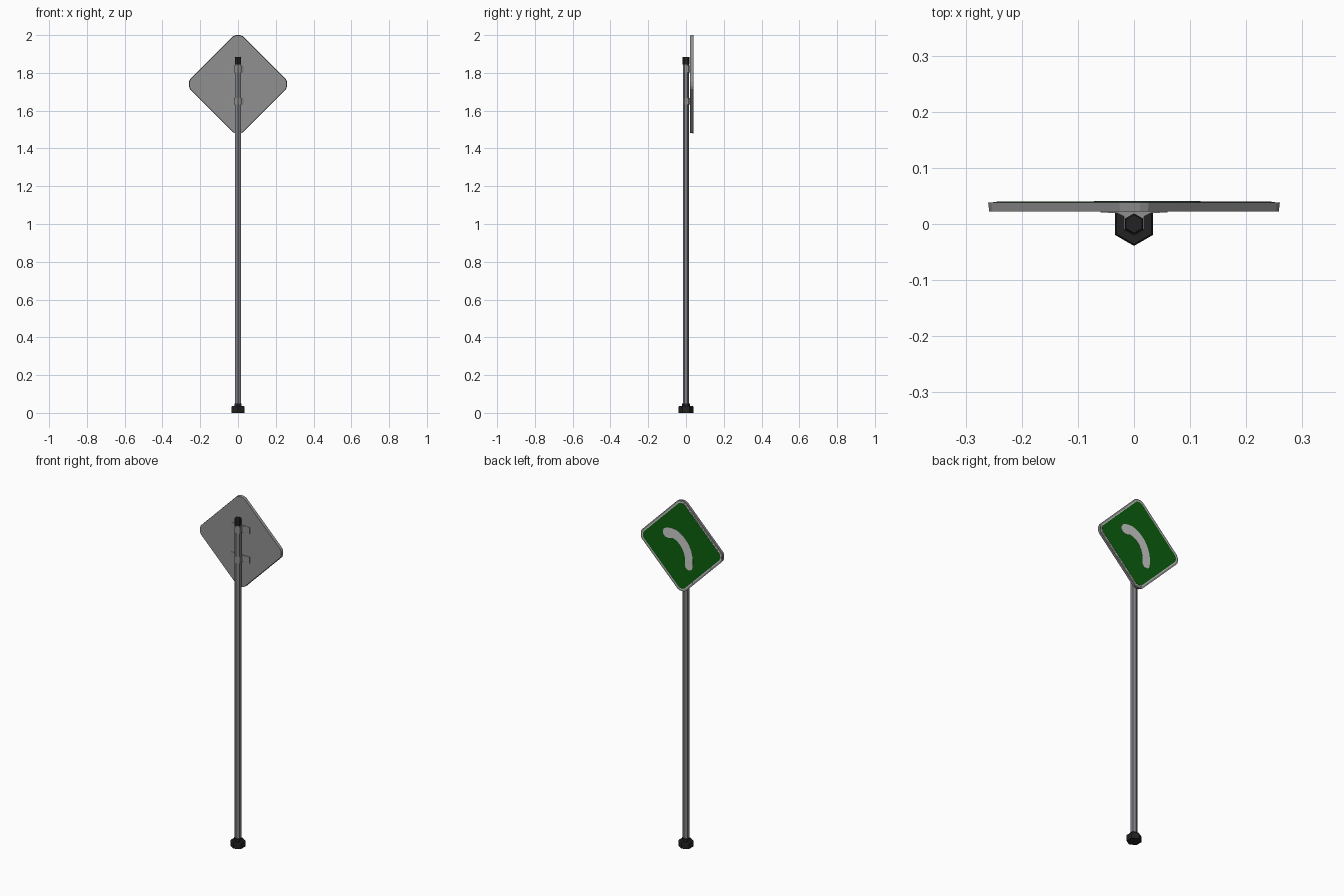
import bpy, bmesh, math
from mathutils import Vector

if "Cube" in bpy.data.objects:
    bpy.data.objects.remove(bpy.data.objects["Cube"])


def material(name, rgb):
    m = bpy.data.materials.new(name)
    m.diffuse_color = (*rgb, 1)
    m.use_nodes = True
    m.node_tree.nodes["Principled BSDF"].inputs["Base Color"].default_value = m.diffuse_color
    return m


STEEL = material("pole grey", (0.22, 0.225, 0.24))
PLATE = material("plate grey", (0.28, 0.28, 0.285))
BLACK = material("black plastic", (0.016, 0.016, 0.017))
GREEN = material("sign green", (0.004, 0.115, 0.005))
WHITE = material("sign white", (0.6, 0.6, 0.6))


def loft(name, rings, mat):
    """Closed solid through equal-length rings of points."""
    bm = bmesh.new()
    loops = [[bm.verts.new(p) for p in r] for r in rings]
    n = len(loops[0])
    for a, b in zip(loops, loops[1:]):
        for i in range(n):
            j = (i + 1) % n
            bm.faces.new((a[i], a[j], b[j], b[i]))
    bm.faces.new(loops[0][::-1])
    bm.faces.new(loops[-1])
    bmesh.ops.recalc_face_normals(bm, faces=bm.faces)
    me = bpy.data.meshes.new(name)
    bm.to_mesh(me)
    bm.free()
    me.materials.append(mat)
    ob = bpy.data.objects.new(name, me)
    bpy.context.collection.objects.link(ob)
    return ob


def hexagon(r, z):
    return [(r * math.sin(i * math.pi / 3), r * math.cos(i * math.pi / 3), z) for i in range(6)]


def diamond(inset, y, zc=1.74):
    """Diamond outline with clipped, slightly rounded corners."""
    t = 0.26 - inset
    h = max(0.28 - inset * 1.414 - t, 0.006)
    pts = []
    for k in range(4):
        c, s = round(math.cos(k * math.pi / 2)), round(math.sin(k * math.pi / 2))
        for a, b in ((t - h * 0.3, -h * 1.3), (t, -h * 0.55), (t, h * 0.55), (t - h * 0.3, h * 1.3)):
            pts.append((a * c - b * s, y, zc + a * s + b * c))
    return pts


# Post, foot and cap
loft("pole", [hexagon(0.017, 0.01), hexagon(0.017, 1.86)], STEEL)
loft("foot", [hexagon(0.039, 0.0), hexagon(0.039, 0.032), hexagon(0.036, 0.036)], BLACK)
loft("foot_collar", [hexagon(0.021, 0.03), hexagon(0.021, 0.05)], BLACK)
loft("pole_cap", [hexagon(0.019, 1.845), hexagon(0.019, 1.88), hexagon(0.016, 1.885)], BLACK)

# Clamps: strap around the post with flanges lying on the plate
half = [(0.06, 0.024), (0.06, 0.0205), (0.03, 0.0195), (0.0175, 0.013), (0.0175, -0.009), (0.008, -0.0155)]
profile = half + [(-x, y) for x, y in reversed(half)]
for name, z in (("lower_clamp", 1.65), ("upper_clamp", 1.82)):
    loft(name, [[(x, y, z + d) for x, y in profile] for d in (-0.018, 0.018)], PLATE)

# Sign plate, white border sheet and green face
loft("sign_plate", [diamond(0.002, 0.0225), diamond(0, 0.0385)], PLATE)
loft("sign_border", [diamond(0.009, 0.038), diamond(0.009, 0.0392)], WHITE)
loft("sign_face", [diamond(0.015, 0.039), diamond(0.015, 0.0402)], GREEN)

# Curved stripe: smooth centre line thickened, with round ends
ctrl = [Vector(p) for p in ((0.09, 1.792), (0.05, 1.797), (0.01, 1.779),
                            (-0.025, 1.742), (-0.045, 1.69), (-0.046, 1.635))]
path = []
for i in range(len(ctrl) - 1):
    p0, p1, p2, p3 = ctrl[max(i - 1, 0)], ctrl[i], ctrl[i + 1], ctrl[min(i + 2, len(ctrl) - 1)]
    for k in range(4):
        t = k / 4
        path.append(0.5 * (2 * p1 + (p2 - p0) * t + (2 * p0 - 5 * p1 + 4 * p2 - p3) * t * t
                           + (3 * p1 - p0 - 3 * p2 + p3) * t ** 3))
path.append(ctrl[-1])
left, right = [], []
for i, p in enumerate(path):
    d = (path[min(i + 1, len(path) - 1)] - path[max(i - 1, 0)]).normalized()
    w = 0.029 - 0.005 * i / len(path)
    n = Vector((-d.y, d.x)) * w
    left.append(p + n)
    right.append(p - n)


def round_end(c, start):
    r = start - c
    out = []
    for k in range(1, 5):
        a = -math.pi * k / 5
        out.append(c + Vector((r.x * math.cos(a) - r.y * math.sin(a), r.x * math.sin(a) + r.y * math.cos(a))))
    return out


outline = left + round_end(path[-1], left[-1]) + right[::-1] + round_end(path[0], right[0])
loft("curve_stripe", [[(p.x, y, p.y) for p in outline] for y in (0.0395, 0.041)], WHITE)
